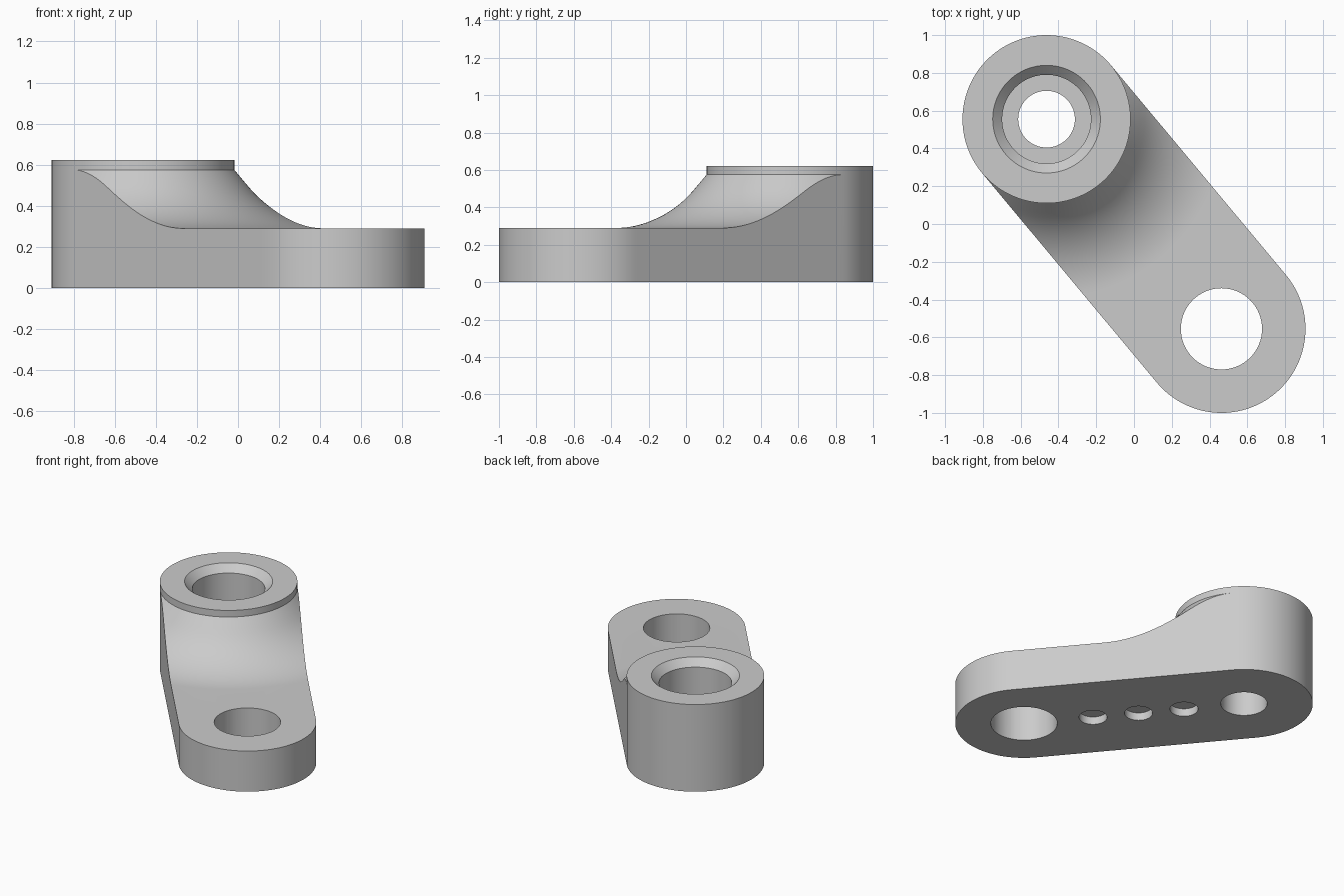
import bpy, bmesh, math
from mathutils import Vector, Matrix

cube = bpy.data.objects.get("Cube")
if cube:
    bpy.data.objects.remove(cube, do_unlink=True)

# Main dimensions
BOSS = Vector((-0.463, 0.555, 0))      # centre of the tall end
TIP = -BOSS                            # centre of the low end
R = 0.445                              # end radius
LOW, SHOULDER, TOP = 0.29, 0.575, 0.622
FOOT = 0.946                           # radius where the slope meets the plate
SLOPE = math.radians(50)
SPAN = (TIP - BOSS).length
AXIS = (TIP - BOSS).normalized()
HEADING = math.atan2(AXIS.y, AXIS.x)

# Slope section: a short straight cone followed by a tangent fillet
t = math.tan(SLOPE)
run, rise = FOOT - R, SHOULDER - LOW
fillet = (t * run - rise) / (t * math.sin(SLOPE) - 1 + math.cos(SLOPE))
fillet_start = FOOT - fillet * math.sin(SLOPE)


def height(r):
    if r >= FOOT:
        return LOW
    if r >= fillet_start:
        return LOW + fillet - math.sqrt(fillet ** 2 - (FOOT - r) ** 2)
    return SHOULDER - (r - R) * t


def outline():
    """Rounded-end outline around the boss centre, long axis along x."""
    n, m = 64, 48
    pts = [(R * math.cos(a), R * math.sin(a))
           for a in (math.pi / 2 + math.pi * i / n for i in range(n + 1))]
    pts += [(SPAN * i / m, -R) for i in range(1, m)]
    pts += [(SPAN + R * math.cos(a), R * math.sin(a))
            for a in (-math.pi / 2 + math.pi * i / n for i in range(n + 1))]
    pts += [(SPAN * (m - i) / m, R) for i in range(1, m)]
    return pts


def make_object(name, bm):
    mesh = bpy.data.meshes.new(name)
    bm.to_mesh(mesh)
    bm.free()
    obj = bpy.data.objects.new(name, mesh)
    bpy.context.collection.objects.link(obj)
    return obj


# Colour
grey = bpy.data.materials.new("light_grey")
grey.use_nodes = True
colour = (0.6, 0.6, 0.6, 1)
grey.diffuse_color = colour
grey.node_tree.nodes["Principled BSDF"].inputs["Base Color"].default_value = colour

# Arm body: rings around the boss, clipped by the outline
steps = 20
slope_radii = [FOOT + (R - FOOT) * i / steps for i in range(steps + 1)]
bore = [(R, TOP), (0.285, TOP), (0.235, 0.572), (0.235, 0.27), (0.15, 0.27), (0.15, 0)]
bm = bmesh.new()
columns = []
for x, y in outline():
    reach = math.hypot(x, y)
    direction = Vector((x, y, 0)) / reach
    section = [(reach, 0), (reach, height(reach))]
    section += [(min(r, reach), height(min(r, reach))) for r in slope_radii]
    section += bore
    columns.append([bm.verts.new(direction * r + Vector((0, 0, z))) for r, z in section])
for a, b in zip(columns, columns[1:] + columns[:1]):
    for i in range(len(a)):
        j = (i + 1) % len(a)
        bm.faces.new((a[i], b[i], b[j], a[j]))
bmesh.ops.remove_doubles(bm, verts=bm.verts, dist=0.00005)
bmesh.ops.recalc_face_normals(bm, faces=bm.faces)
bm.transform(Matrix.Translation(BOSS) @ Matrix.Rotation(HEADING, 4, 'Z'))
arm = make_object("lever_arm", bm)
arm.data.materials.append(grey)


# Through hole in the low end and three shallow sockets underneath
def drill(name, distance, radius, top):
    c = bmesh.new()
    bottom = -0.1
    place = BOSS + AXIS * distance + Vector((0, 0, (top + bottom) / 2))
    bmesh.ops.create_cone(c, cap_ends=True, segments=64, radius1=radius, radius2=radius,
                          depth=top - bottom, matrix=Matrix.Translation(place))
    cutter = make_object(name, c)
    cutter.data.materials.append(grey)
    mod = arm.modifiers.new(name, 'BOOLEAN')
    mod.operation = 'DIFFERENCE'
    mod.solver = 'EXACT'
    mod.object = cutter
    return cutter


cutters = [drill("tip_hole_cutter", SPAN, 0.215, 0.5)]
for k, distance in enumerate((0.394, 0.693, 0.992)):
    cutters.append(drill(f"socket_cutter_{k + 1}", distance, 0.091, 0.055))

bpy.ops.object.select_all(action='DESELECT')
arm.select_set(True)
bpy.context.view_layer.objects.active = arm
for mod in list(arm.modifiers):
    bpy.ops.object.modifier_apply(modifier=mod.name)
for cutter in cutters:
    bpy.data.objects.remove(cutter, do_unlink=True)
bpy.ops.object.shade_smooth_by_angle(angle=math.radians(30))
